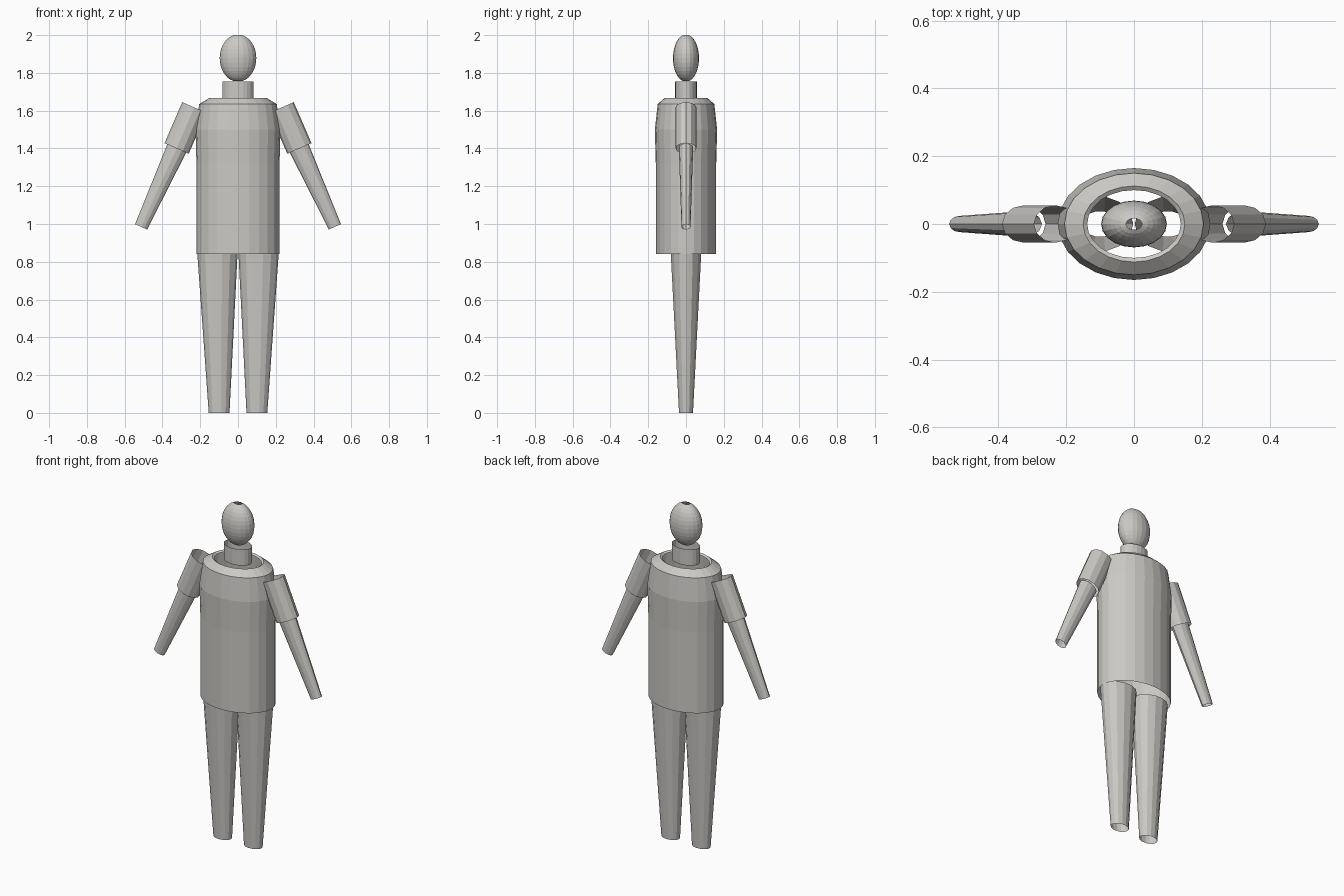
import bpy
import math

default = bpy.data.objects.get("Cube")
if default:
    bpy.data.objects.remove(default, do_unlink=True)

# Single matte warm grey
grey = bpy.data.materials.new("warm_grey")
grey.use_nodes = True
colour = (0.6, 0.585, 0.56, 1)
grey.diffuse_color = colour
grey.node_tree.nodes["Principled BSDF"].inputs["Base Color"].default_value = colour


def tube(name, rings, sides, tilt=0.0):
    """Open elliptical tube; each ring is (x, z, radius_x, radius_y), lowest first."""
    verts, faces = [], []
    for x, z, rx, ry in rings:
        for i in range(sides):
            t = math.tau * i / sides
            across = rx * math.cos(t)
            verts.append((x + across * math.cos(tilt), ry * math.sin(t),
                          z + across * math.sin(tilt)))
    for r in range(len(rings) - 1):
        for i in range(sides):
            a, b = r * sides + i, r * sides + (i + 1) % sides
            faces.append((a, b, b + sides, a + sides))
    mesh = bpy.data.meshes.new(name)
    mesh.from_pydata(verts, [], faces)
    mesh.materials.append(grey)
    obj = bpy.data.objects.new(name, mesh)
    bpy.context.collection.objects.link(obj)
    return obj


# Torso shell with sloping shoulders and an open collar
tube("torso", [(0, 0.84, 0.22, 0.16), (0, 1.32, 0.22, 0.16),
               (0, 1.5, 0.225, 0.165), (0, 1.635, 0.205, 0.15),
               (0, 1.668, 0.15, 0.112), (0, 1.66, 0.138, 0.1)], 24)

# Neck
tube("neck", [(0, 1.66, 0.083, 0.058), (0, 1.755, 0.083, 0.058)], 20)

# Egg-shaped head, with small openings at the poles
steps = 14
head_rings = []
for k in range(steps + 1):
    angle = math.radians(-76 + 152 * k / steps)
    head_rings.append((0, 1.878 + 0.125 * math.sin(angle),
                       0.097 * math.cos(angle), 0.069 * math.cos(angle)))
tube("head", head_rings, 20)

# Limbs on both sides
lean = math.radians(23.5)
for side, s in (("left", 1), ("right", -1)):
    tube(side + "_leg", [(s * 0.1, 0, 0.055, 0.038),
                         (s * 0.109, 0.85, 0.107, 0.083)], 14)
    tube(side + "_upper_arm", [(s * 0.325, 1.4, 0.07, 0.055),
                               (s * 0.231, 1.617, 0.07, 0.055)], 12, s * lean)
    tube(side + "_forearm", [(s * 0.513, 0.985, 0.035, 0.024),
                             (s * 0.322, 1.405, 0.055, 0.038)], 12, s * lean)
